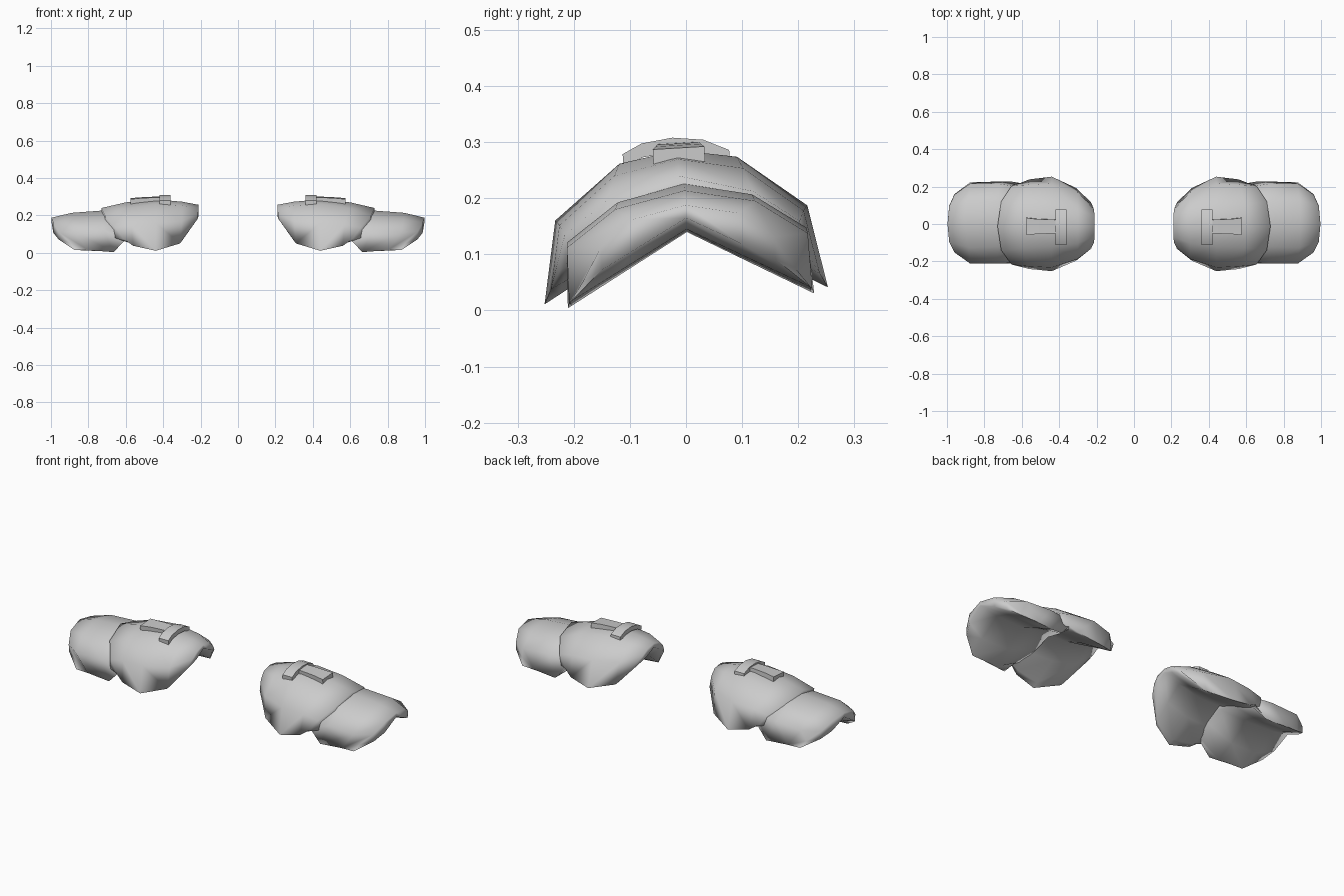
import bpy, bmesh, math
from mathutils import Matrix

cube = bpy.data.objects.get("Cube")
if cube:
    bpy.data.objects.remove(cube, do_unlink=True)

grey = bpy.data.materials.new("light_grey")
grey.use_nodes = True
grey.diffuse_color = (0.6, 0.6, 0.6, 1)
grey.node_tree.nodes["Principled BSDF"].inputs["Base Color"].default_value = (0.6, 0.6, 0.6, 1)

TILT = Matrix.Rotation(0.06, 4, 'X')   # the front hangs a little lower


def finish(bm, name, side, shift, angle):
    """Tilt, shift in y, mirror to the wanted side and shade."""
    bm.transform(Matrix.Diagonal((side, 1, 1, 1)) @ Matrix.Translation((0, shift, 0)) @ TILT)
    bmesh.ops.recalc_face_normals(bm, faces=bm.faces)
    mesh = bpy.data.meshes.new(name)
    bm.to_mesh(mesh)
    bm.free()
    mesh.materials.append(grey)
    obj = bpy.data.objects.new(name, mesh)
    bpy.context.collection.objects.link(obj)
    bpy.ops.object.select_all(action='DESELECT')
    obj.select_set(True)
    bpy.context.view_layer.objects.active = obj
    bpy.ops.object.shade_smooth_by_angle(angle=math.radians(angle))


def loft(bm, rings):
    """Skin closed rings of vertices; no end caps."""
    for a, b in zip(rings, rings[1:]):
        for i in range(len(a)):
            j = (i + 1) % len(a)
            bm.faces.new((a[i], a[j], b[j], b[i]))


def shell(name, side, stations, hollow, shift):
    """Curved plate: each station is a half arch from ridge to hem,
    hollow gives the height of the underside crease at that station."""
    bm = bmesh.new()
    rings, halves = [], []
    for arch, crease in zip(stations, hollow):
        hem = arch[-1]
        outer = [(x, -y, z) for x, y, z in reversed(arch)] + arch[1:]
        under = [(x, y, crease + (hem[2] - crease) * abs(y) / hem[1])
                 for x, y, z in outer[1:-1]]
        o = [bm.verts.new(p) for p in outer]
        u = [bm.verts.new(p) for p in under]
        rings.append(o + u[::-1])
        halves.append((o, [o[0]] + u + [o[-1]]))
    loft(bm, rings)
    # rim faces at both open ends
    for o, u in (halves[0], halves[-1]):
        for i in range(len(o) - 1):
            face = []
            for v in (o[i], o[i + 1], u[i + 1], u[i]):
                if v not in face:
                    face.append(v)
            bm.faces.new(face)
    finish(bm, name, side, shift, 100)


def strap(name, side, sections):
    """Bar skinned through rectangular sections given as four corners."""
    bm = bmesh.new()
    rings = [[bm.verts.new(p) for p in s] for s in sections]
    loft(bm, rings)
    bm.faces.new(rings[0])
    bm.faces.new(rings[-1])
    finish(bm, name, side, 0.004, 50)


# Rounded cap, from the neck side to the arm side
CAP = [
    [(.21, 0, .257), (.21, .055, .245), (.215, .09, .215), (.23, .125, .17)],
    [(.30, 0, .274), (.30, .09, .258), (.30, .178, .18), (.31, .195, .062)],
    [(.44, 0, .286), (.44, .105, .268), (.44, .225, .174), (.44, .253, .026)],
    [(.60, 0, .27), (.59, .115, .247), (.57, .218, .165), (.56, .24, .052)],
    [(.73, 0, .24), (.71, .13, .205), (.655, .21, .147), (.61, .222, .085)],
]
CAP_HOLLOW = [.235, .20, .17, .17, .20]

# Arm plate tucked under the cap
PLATE = [
    [(.56, 0, .225), (.56, .10, .20), (.575, .19, .14), (.60, .213, .085)],
    [(.73, 0, .226), (.73, .12, .20), (.72, .213, .135), (.665, .220, .017)],
    [(.89, 0, .214), (.885, .125, .188), (.875, .215, .125), (.80, .217, .027)],
    [(.997, 0, .188), (.988, .095, .168), (.96, .155, .122), (.895, .19, .063)],
]
PLATE_HOLLOW = [.145, .14, .145, .165]

# Cross bar follows the dome front to back, long bar runs toward the arm
CROSS = [[(.36, y, z - .025), (.42, y, z - .025), (.42, y, z), (.36, y, z)]
         for y, z in ((-.10, .285), (-.065, .302), (-.01, .309), (.045, .302), (.09, .281))]
LONG = [[(x, -w, z - .028), (x, w, z - .028), (x, w, z), (x, -w, z)]
        for x, w, z in ((.41, .036, .299), (.46, .038, .298), (.52, .040, .295), (.575, .046, .290))]

for side, label in ((1, "left"), (-1, "right")):
    shell(label + "_shoulder_cap", side, CAP, CAP_HOLLOW, 0.002)
    shell(label + "_arm_plate", side, PLATE, PLATE_HOLLOW, 0.010)
    strap(label + "_cross_strap", side, CROSS)
    strap(label + "_long_strap", side, LONG)
